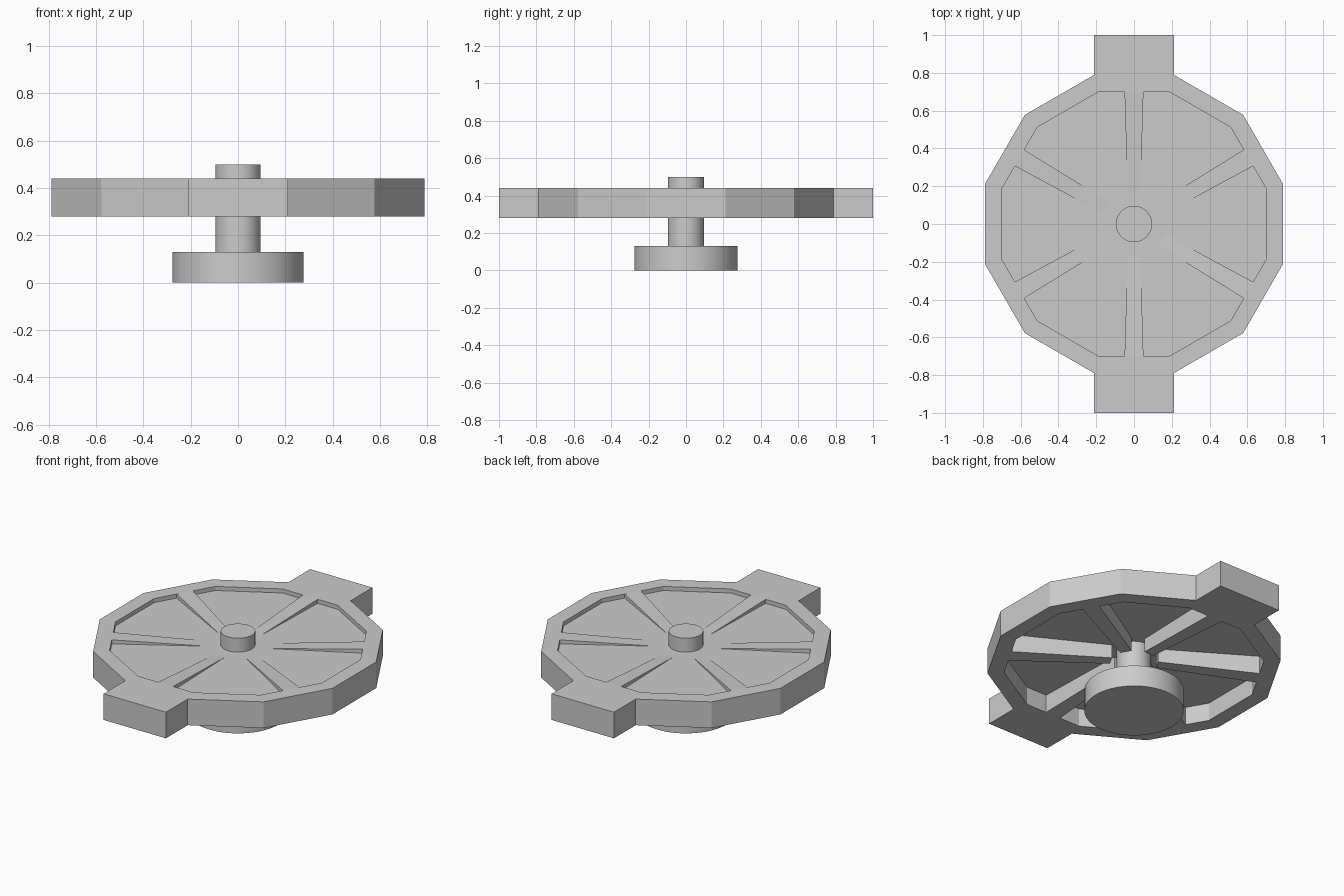
import bpy, bmesh
from math import cos, sin, pi, radians

if "Cube" in bpy.data.objects:
    bpy.data.objects.remove(bpy.data.objects["Cube"])

Z0, Z1, SIDES = 0.28, 0.44, 12
R_OUT, R_IN = 0.817, 0.724


def finish(name, bm):
    bmesh.ops.recalc_face_normals(bm, faces=bm.faces[:])
    mesh = bpy.data.meshes.new(name)
    bm.to_mesh(mesh)
    bm.free()
    ob = bpy.data.objects.new(name, mesh)
    bpy.context.collection.objects.link(ob)
    return ob


def cylinder(name, r, z0, z1, segments=48):
    bpy.ops.mesh.primitive_cylinder_add(vertices=segments, radius=r, depth=z1 - z0,
                                        location=(0, 0, (z0 + z1) / 2))
    ob = bpy.context.object
    ob.name = name
    return ob


def polygon(bm, r, z):
    return [bm.verts.new((r * cos(radians(15 + 30 * i)), r * sin(radians(15 + 30 * i)), z))
            for i in range(SIDES)]


# Twelve-sided rim with a square lug pulled out of the front and back facets
bm = bmesh.new()
loops = [polygon(bm, r, z) for r, z in ((R_OUT, Z0), (R_OUT, Z1), (R_IN, Z1), (R_IN, Z0))]
outer = []
for k in range(4):
    a, b = loops[k], loops[(k + 1) % 4]
    for i in range(SIDES):
        j = (i + 1) % SIDES
        f = bm.faces.new((a[i], a[j], b[j], b[i]))
        if k == 0:
            outer.append(f)
lugs = [f for f in outer if abs(f.calc_center_median().y) > 0.78]
for f in bmesh.ops.extrude_discrete_faces(bm, faces=lugs)["faces"]:
    for v in f.verts:
        v.co.y = 1.0 if v.co.y > 0 else -1.0
finish("rim", bm)

# Thin web panel inside the rim
bm = bmesh.new()
lo, hi = polygon(bm, R_IN, 0.39), polygon(bm, R_IN, 0.415)
bm.faces.new(lo[::-1])
bm.faces.new(hi)
for i in range(SIDES):
    j = (i + 1) % SIDES
    bm.faces.new((lo[i], lo[j], hi[j], hi[i]))
finish("web_panel", bm)

# Six spokes, tapering in width and height toward the shaft
for n in range(6):
    bm = bmesh.new()
    bmesh.ops.create_cube(bm, size=2)
    for v in bm.verts:
        far = v.co.x > 0
        v.co.x = 0.70 if far else 0.13
        v.co.y *= 0.05 if far else 0.033
        v.co.z *= 0.08 if far else 0.053
    spoke = finish(f"spoke_{n + 1}", bm)
    spoke.location.z = (Z0 + Z1) / 2
    spoke.rotation_euler.z = pi / 6 + n * pi / 3

# Shaft and round foot
for args in (("shaft", 0.096, 0.12, 0.5), ("foot", 0.276, 0, 0.13)):
    cylinder(*args)
    bpy.ops.object.shade_smooth_by_angle()
